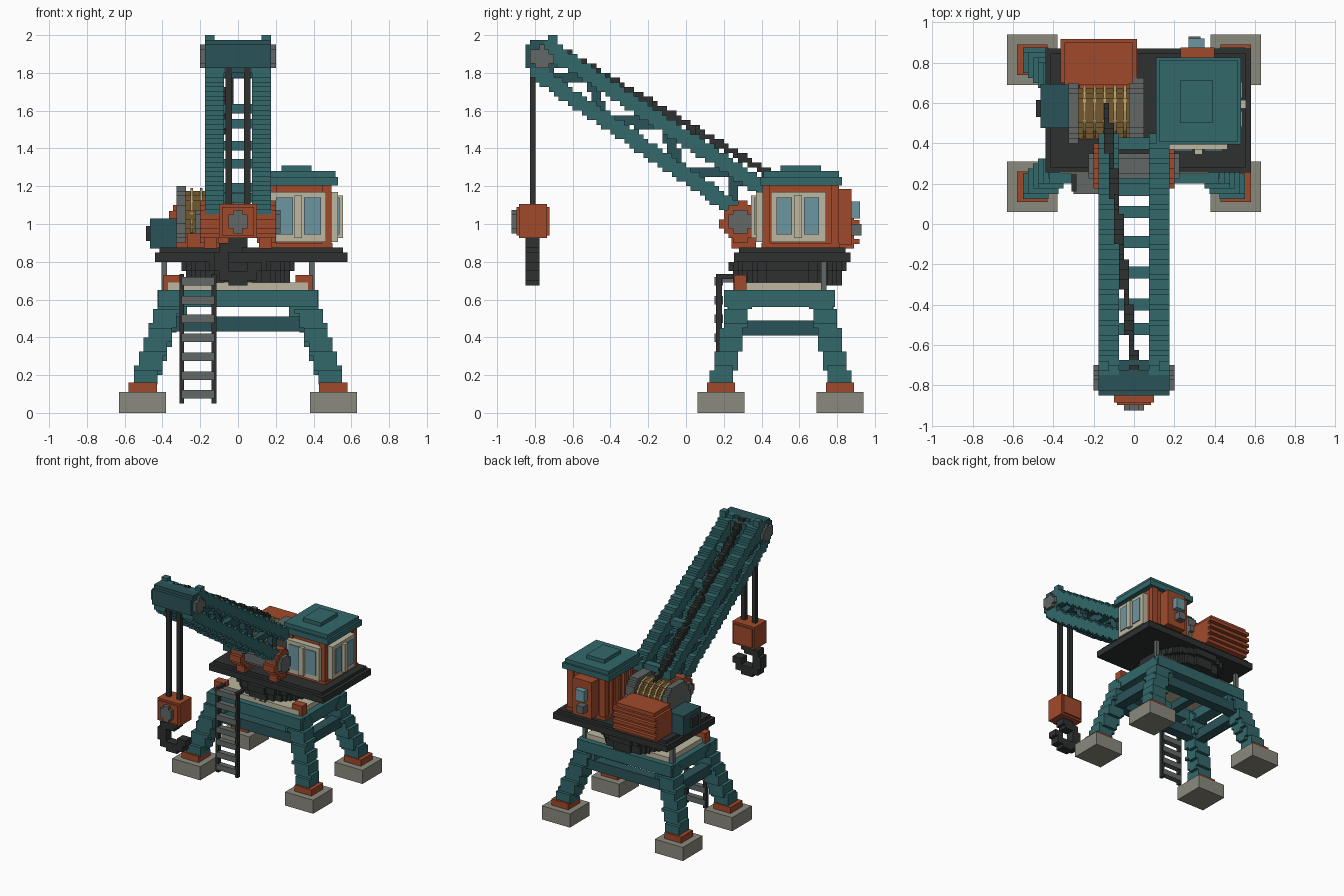
import bpy, math
from mathutils import Vector

if "Cube" in bpy.data.objects:
    bpy.data.objects.remove(bpy.data.objects["Cube"])

S = 0.025  # block size of the stepped parts
HEX = dict(teal='33686B', dteal='2A5358', rust='A14A2C', dark='2E3131', grey='626867',
           stone='8B8A7E', cream='BDB7A0', glass='6C97A1', brown='75582F', rope='B39C68')
MATS = {}


def mat(key):
    if key not in MATS:
        m = bpy.data.materials.new(key)
        c = [int(HEX[key][i:i + 2], 16) / 255 for i in (0, 2, 4)]
        m.diffuse_color = [((v + .055) / 1.055) ** 2.4 for v in c] + [1]
        m.use_nodes = True
        m.node_tree.nodes["Principled BSDF"].inputs["Base Color"].default_value = m.diffuse_color
        MATS[key] = m
    return MATS[key]


def mesh(name, verts, faces, col):
    me = bpy.data.meshes.new(name)
    me.from_pydata(verts, [], faces)
    me.materials.append(mat(col))
    ob = bpy.data.objects.new(name, me)
    bpy.context.collection.objects.link(ob)
    return ob


QUADS = [(0, 1, 3, 2), (4, 6, 7, 5), (0, 4, 5, 1), (2, 3, 7, 6), (0, 2, 6, 4), (1, 5, 7, 3)]
STEPS = [(-1, 0, 0), (1, 0, 0), (0, -1, 0), (0, 1, 0), (0, 0, -1), (0, 0, 1)]


def box(name, x0, x1, y0, y1, z0, z1, col):
    v = [(x, y, z) for x in (x0, x1) for y in (y0, y1) for z in (z0, z1)]
    return mesh(name, v, QUADS, col)


def fill(lo, hi, test):
    """Blocks whose centre passes the test."""
    r = [range(math.floor(a / S) - 1, math.ceil(b / S) + 1) for a, b in zip(lo, hi)]
    return {(i, j, k) for i in r[0] for j in r[1] for k in r[2]
            if test(Vector((i + .5, j + .5, k + .5)) * S)}


def beam(a, b, h, hx=None):
    """Stepped square beam from a to b, half width h (hx across x)."""
    a, b, hx = Vector(a), Vector(b), hx or h
    d = b - a

    def test(p):
        t = (p - a).dot(d) / d.dot(d)
        q = p - a - d * min(1, max(0, t))
        return abs(q.x) <= hx and math.hypot(q.y, q.z) <= h
    lo = [min(u, v) - max(h, hx) for u, v in zip(a, b)]
    hi = [max(u, v) + max(h, hx) for u, v in zip(a, b)]
    return fill(lo, hi, test)


def disc(axis, c, r, l0, l1, inner=0, keep=lambda u, v: True):
    """Stepped cylinder or ring; c holds the two centre coordinates."""
    o = [i for i in range(3) if i != axis]
    lo, hi = [0] * 3, [0] * 3
    lo[axis], hi[axis] = l0, l1
    for n, i in enumerate(o):
        lo[i], hi[i] = c[n] - r, c[n] + r

    def test(p):
        u, v = p[o[0]] - c[0], p[o[1]] - c[1]
        return l0 < p[axis] < l1 and inner <= math.hypot(u, v) <= r and keep(u, v)
    return fill(lo, hi, test)


def blocks(name, cells, col):
    """Outer faces of a set of blocks."""
    ids, faces = {}, []
    for c in sorted(cells):
        cor = [(c[0] + x, c[1] + y, c[2] + z) for x in (0, 1) for y in (0, 1) for z in (0, 1)]
        for q, s in zip(QUADS, STEPS):
            if (c[0] + s[0], c[1] + s[1], c[2] + s[2]) not in cells:
                faces.append([ids.setdefault(cor[i], len(ids)) for i in q])
    return mesh(name, [tuple(n * S for n in v) for v in ids], faces, col)


# Footings, legs and braces
for sx, nx in ((-1, 'left'), (1, 'right')):
    for sy, ny in ((-1, 'front'), (1, 'back')):
        x, y, n = sx * .505, .5 + sy * .315, ny + '_' + nx
        box(n + '_footing', x - .125, x + .125, y - .125, y + .125, 0, .11, 'stone')
        box(n + '_foot_cap', x - .075, x + .075, y - .075, y + .075, .11, .16, 'rust')
        leg = beam((sx * .5, .5 + sy * .315, .15), (sx * .36, .5 + sy * .22, .58), .062)
        blocks(n + '_leg', {c for c in leg if c[2] * S > .13}, 'teal')
        gx, gy = sx * .31, .5 + sy * .24
        box(n + '_gusset', gx - .04, gx + .04, gy - .04, gy + .04, .51, .56, 'teal')
    box(nx + '_brace', sx * .4 - .04, sx * .4 + .04, .27, .73, .41, .49, 'dteal')
    box(nx + '_frame_beam', sx * .37 - .05, sx * .37 + .05, .2, .79, .56, .65, 'teal')
    box(nx + '_inner_beam', sx * .15 - .03, sx * .15 + .03, .28, .71, .58, .65, 'dteal')
    box(nx + '_bearing_block', sx * .35 - .045, sx * .35 + .045, .255, .32, .65, .73, 'rust')
    box(nx + '_back_post', sx * .39 - .015, sx * .39 + .015, .715, .745, .65, .8, 'grey')
for y, n in ((.25, 'front'), (.745, 'back')):
    box(n + '_frame_beam', -.42, .42, y - .05, y + .045, .56, .65, 'teal')
    box(n + '_brace', -.38, .38, y - .04, y + .04, .43, .51, 'dteal')
box('base_deck', -.37, .37, .25, .745, .645, .69, 'cream')

# Slewing ring and platform
blocks('slewing_ring', disc(2, (0, .54), .285, .67, .75), 'dark')
blocks('slewing_ring_upper', disc(2, (0, .54), .312, .74, .8), 'dark')
box('platform', -.44, .58, .255, .87, .8, .85, 'dark')
box('platform_top', -.415, .555, .28, .845, .85, .875, 'dark')

# Ladder
for x in (-.298, -.128):
    box('ladder_rail', x - .013, x + .013, .16, .19, .05, .72, 'dark')
    box('ladder_hook', x - .013, x + .013, .16, .25, .71, .735, 'dark')
for i in range(7):
    z = .1 + i * .1
    box('ladder_rung', -.3, -.125, .15, .195, z - .025, z + .02, 'grey')
box('ladder_landing', -.31, -.14, .16, .25, .69, .715, 'grey')

# Cab with windows on front and right, door on back
box('cab_body', .165, .485, .42, .79, .87, 1.21, 'rust')
for x in (.165, .455):
    for y in (.405, .77):
        box('cab_corner_post', x - .01, x + .04, y, y + .04, .87, 1.21, 'rust')
box('cab_sill', .15, .5, .4, .815, .87, .9, 'rust')
for i in range(4):
    box('cab_side_rib', .145, .17, .47 + i * .08, .5 + i * .08, .9, 1.2, 'rust')
box('cab_roof', .11, .53, .395, .825, 1.205, 1.25, 'teal')
box('cab_roof_upper', .125, .515, .41, .81, 1.25, 1.28, 'teal')
box('roof_hatch', .23, .39, .5, .715, 1.28, 1.31, 'teal')
box('front_window_frame', .175, .465, .37, .42, .905, 1.17, 'cream')
box('front_window_mullion', .3, .34, .345, .37, .925, 1.15, 'cream')
box('side_window_frame', .48, .53, .45, .74, .905, 1.17, 'cream')
box('side_window_mullion', .53, .555, .572, .615, .925, 1.15, 'cream')
for x in (.2, .35):
    box('front_pane', x, x + .09, .362, .372, .945, 1.14, 'glass')
for y in (.48, .625):
    box('side_pane', .528, .538, y, y + .08, .945, 1.14, 'glass')
box('cab_door', .23, .40, .785, .875, .89, 1.185, 'rust')
box('door_window', .27, .35, .87, .92, 1.03, 1.12, 'glass')
box('door_handle', .27, .33, .87, .93, .94, 1.0, 'grey')

# Boom: four chords, side lacing and cross ties, with its head
top0, top1 = Vector((0, -.72, 1.925)), Vector((0, .41, 1.185))
low0, low1 = Vector((0, -.79, 1.80)), Vector((0, .25, 1.085))


def on(a, b, y):
    return a.lerp(b, (y - a.y) / (b.y - a.y))


chords, lacing = set(), set()
zig = [(low0, low1, -.73), (top0, top1, -.52), (low0, low1, -.43), (top0, top1, -.12),
       (low0, low1, -.03), (top0, top1, .27), (low0, low1, .24)]
pts = [on(*z) for z in zig]
for x in (-.125, .125):
    o = Vector((x, 0, 0))
    chords |= beam(top0 + o, top1 + o, .042, .05) | beam(low0 + o, low1 + o, .042, .05)
    for a, b in zip(pts, pts[1:]):
        lacing |= beam(a + o, b + o, .03, .03)
blocks('boom_chords', chords, 'teal')
blocks('boom_lacing', lacing, 'dteal')
for a, b, ys in ((top0, top1, (.4, .06, -.24, -.52)), (low0, low1, (.17, -.09, -.40))):
    for y in ys:
        p = on(a, b, y)
        box('boom_cross_tie', -.1, .1, y - .03, y + .03, p.z - .025, p.z + .025, 'teal')
blocks('boom_head', disc(0, (-.765, 1.88), .097, -.18, .18), 'dteal')
blocks('boom_head_pin', disc(0, (-.765, 1.88), .06, -.206, .206), 'grey')
for x in (-.15, .15):
    box('boom_tip_lug', x - .025, x + .025, -.73, -.68, 1.95, 2.0, 'teal')

# Boom foot brackets and pivot
for sx in (-1, 1):
    a, b = sorted((sx * .1, sx * .19))
    blocks('boom_foot_disc', disc(0, (.29, 1.01), .105, a, b), 'rust')
    box('boom_foot_bracket', a + .01, b - .01, .24, .37, .87, 1.0, 'rust')
blocks('boom_pivot', disc(0, (.29, 1.01), .06, -.22, .22), 'grey')

# Winch: drum, rope turns, flanges, motor and housing
blocks('winch_drum', disc(0, (.56, 1.055), .125, -.28, -.01), 'brown')
for a, b in ((-.327, -.273), (-.015, .048)):
    blocks('winch_flange', disc(0, (.56, 1.055), .155, a, b), 'grey')
for i in range(5):
    bpy.ops.mesh.primitive_cylinder_add(vertices=16, radius=.136, depth=.014,
                                        location=(-.245 + i * .05, .56, 1.055),
                                        rotation=(0, math.pi / 2, 0))
    bpy.context.object.name = 'rope_turn'
    bpy.context.object.data.materials.append(mat('rope'))
box('winch_base', -.27, .03, .42, .71, .87, .95, 'rust')
box('winch_motor', -.465, -.325, .475, .695, .87, 1.03, 'dteal')
box('motor_cap', -.487, -.465, .53, .615, .91, .99, 'dark')
box('engine_housing', -.365, .015, .7, .89, .87, 1.07, 'rust')
box('engine_housing_top', -.345, -.005, .69, .9, 1.07, 1.1, 'rust')
for i in range(4):
    z = .895 + i * .05
    box('engine_louver', -.365, .015, .88, .918, z, z + .025, 'rust')

# Hoist cables, hook block and hook
blocks('boom_cable', beam((-.14, .57, 1.19), (0, -.71, 1.95), .02), 'dark')
for x in (-.048, .048):
    box('hoist_cable', x - .017, x + .017, -.827, -.797, 1.09, 1.84, 'dark')
box('hook_block', -.1, .1, -.885, -.735, .925, 1.105, 'rust')
box('hook_block_core', -.085, .085, -.897, -.722, .94, 1.09, 'rust')
blocks('hook_block_pin', disc(1, (0, 1.012), .056, -.936, -.87), 'grey')
hook = disc(1, (0, .8), .125, -.85, -.775, .058,
            lambda u, v: not 5 < math.degrees(math.atan2(v, u)) < 62)
hook |= fill((-.05, -.85, .89), (.05, -.775, .94),
             lambda p: abs(p.x) < .055 and -.85 < p.y < -.775 and .88 < p.z < .94)
blocks('hook', hook, 'dark')
